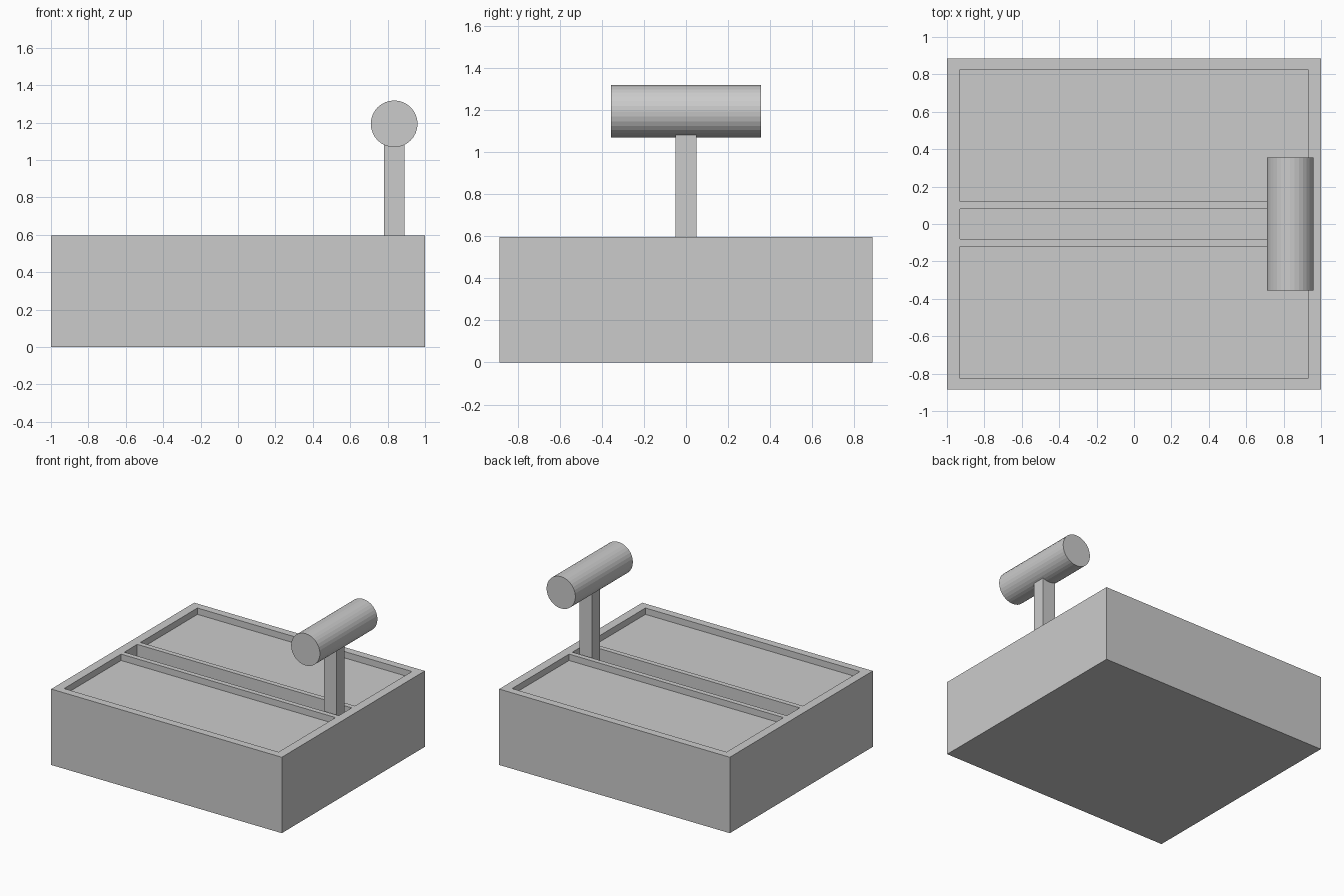
import bpy
import math

if "Cube" in bpy.data.objects:
    bpy.data.objects.remove(bpy.data.objects["Cube"])


def box(name, x, y, z):
    """Box from (min, max) ranges on each axis."""
    bpy.ops.mesh.primitive_cube_add(size=1, location=[sum(r) / 2 for r in (x, y, z)])
    ob = bpy.context.object
    ob.name = name
    ob.scale = [r[1] - r[0] for r in (x, y, z)]
    bpy.ops.object.transform_apply(location=False, rotation=False, scale=True)
    return ob


def carve(target, x, y, z):
    """Cut a box-shaped pocket out of the target."""
    cutter = box("cutter", x, y, z)
    cutter.hide_render = True
    mod = target.modifiers.new("pocket", 'BOOLEAN')
    mod.operation = 'DIFFERENCE'
    mod.solver = 'EXACT'
    mod.object = cutter
    bpy.context.view_layer.objects.active = target
    bpy.ops.object.modifier_apply(modifier=mod.name)
    bpy.data.objects.remove(cutter, do_unlink=True)


TOP = 0.595
INNER_X = (-0.93, 0.93)

# Base block with two shallow panels and a deep centre slot
base = box("base", (-1, 1), (-0.886, 0.886), (0, TOP))
for y in ((-0.826, -0.12), (0.12, 0.826)):
    carve(base, INNER_X, y, (TOP - 0.05, TOP + 0.1))
carve(base, INNER_X, (-0.08, 0.08), (TOP - 0.3, TOP + 0.1))

# Lever post standing in the slot
box("lever_post", (0.78, 0.89), (-0.05, 0.05), (TOP - 0.3, 1.15))

# Cylindrical grip across the top of the post
bpy.ops.mesh.primitive_cylinder_add(vertices=32, radius=0.125, depth=0.712,
                                    location=(0.835, 0, 1.193),
                                    rotation=(math.pi / 2, 0, 0))
bpy.context.object.name = "lever_grip"
